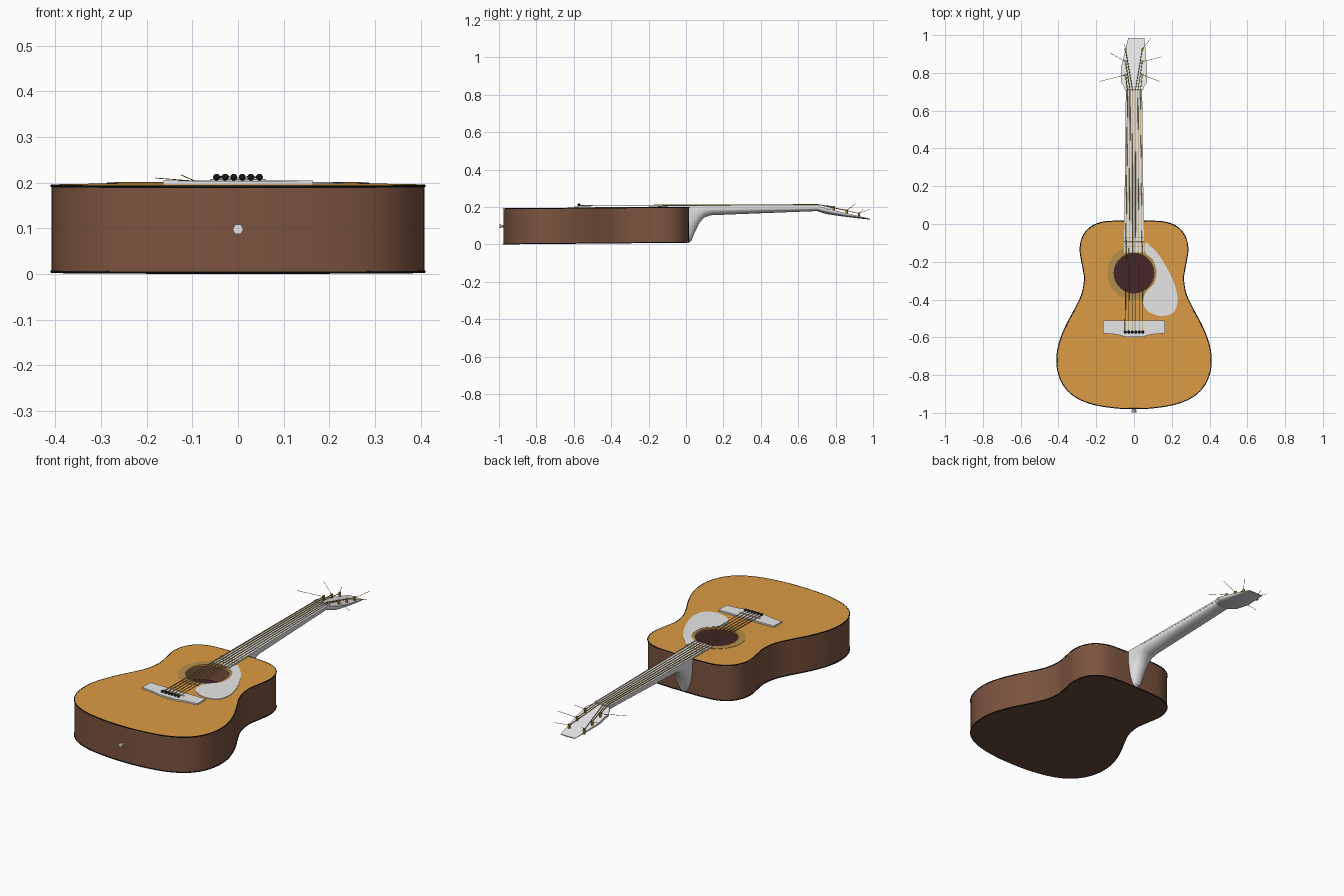
import bpy, bmesh, math
from mathutils import Vector

if "Cube" in bpy.data.objects:
    bpy.data.objects.remove(bpy.data.objects["Cube"])

def mat(name, r, g, b):
    m = bpy.data.materials.new(name)
    m.diffuse_color = (r, g, b, 1)
    m.use_nodes = True
    m.node_tree.nodes["Principled BSDF"].inputs["Base Color"].default_value = m.diffuse_color
    return m

SPRUCE = mat("golden_top_wood", 0.72, 0.33, 0.057)
BROWN = mat("brown_side_wood", 0.20, 0.088, 0.05)
BACK = mat("back_wood", 0.14, 0.065, 0.038)
DARK = mat("dark_inside", 0.058, 0.02, 0.025)
GREY = mat("light_grey", 0.8, 0.8, 0.8)
BRASS = mat("brass", 0.55, 0.33, 0.05)
RING = mat("rosette_tan", 0.45, 0.27, 0.07)
BLACK = mat("black", 0.008, 0.008, 0.008)

def finish(bm, name, m):
    bmesh.ops.recalc_face_normals(bm, faces=bm.faces)
    me = bpy.data.meshes.new(name)
    bm.to_mesh(me)
    bm.free()
    me.materials.append(m)
    ob = bpy.data.objects.new(name, me)
    bpy.context.collection.objects.link(ob)
    return ob

def smooth_loop(pts, n=5):
    """Closed Catmull-Rom curve through 2D points."""
    out, k = [], len(pts)
    for i in range(k):
        a, b, c, d = (Vector(pts[(i + j) % k]) for j in (-1, 0, 1, 2))
        for s in range(n):
            t = s / n
            out.append(0.5 * (2 * b + (c - a) * t + (2 * a - 5 * b + 4 * c - d) * t * t
                              + (3 * b - a - 3 * c + d) * t ** 3))
    return out

def circle(cx, cy, r, n=48):
    return [(cx + r * math.cos(2 * math.pi * i / n), cy + r * math.sin(2 * math.pi * i / n)) for i in range(n)]

def plate(name, loops, low, high, m):
    """Slab between two height functions; further loops are holes."""
    bm = bmesh.new()
    for lp in loops:
        vs = [bm.verts.new((p[0], p[1], 0)) for p in lp]
        for i, v in enumerate(vs):
            bm.edges.new((v, vs[(i + 1) % len(vs)]))
    bmesh.ops.triangle_fill(bm, use_beauty=True, edges=bm.edges[:])
    base = bm.verts[:]
    r = bmesh.ops.extrude_face_region(bm, geom=bm.faces[:], use_keep_orig=True)
    top = [v for v in r["geom"] if isinstance(v, bmesh.types.BMVert)]
    for v in base:
        v.co.z = low(v.co.y)
    for v in top:
        v.co.z = high(v.co.y)
    return finish(bm, name, m)

def tube(name, pts, r, m, cyclic=False):
    cu = bpy.data.curves.new(name, 'CURVE')
    cu.dimensions = '3D'
    cu.bevel_depth, cu.bevel_resolution, cu.use_fill_caps = r, 1, True
    sp = cu.splines.new('POLY')
    sp.points.add(len(pts) - 1)
    for p, q in zip(sp.points, pts):
        p.co = (*q, 1)
    sp.use_cyclic_u = cyclic
    cu.materials.append(m)
    ob = bpy.data.objects.new(name, cu)
    bpy.context.collection.objects.link(ob)

def loft(name, stations, m, n=14):
    """D-shaped sections: y, left x, right x, top z, bottom z."""
    bm, rings = bmesh.new(), []
    for y, xl, xr, zt, zb in stations:
        c, h = (xl + xr) / 2, (xr - xl) / 2
        edge = zt - min(0.012, (zt - zb) * 0.4)
        pts = [(xl, zt)] + [(c - h * math.cos(math.pi * i / n), edge - (edge - zb) * math.sin(math.pi * i / n))
                            for i in range(n + 1)] + [(xr, zt)]
        rings.append([bm.verts.new((x, y, z)) for x, z in pts])
    for a, b in zip(rings, rings[1:]):
        for i in range(len(a)):
            j = (i + 1) % len(a)
            bm.faces.new((a[i], a[j], b[j], b[i]))
    bm.faces.new(rings[0])
    bm.faces.new(rings[-1])
    return finish(bm, name, m)

def top(y, up=0.0):
    return 0.193 + 0.008 * (y + 0.98) + up

def bottom(y, up=0.0):
    return 0.001 + 0.009 * (y + 0.98) + up

# body outline, mirrored
half = [(0.1, 0.015), (0.18, 0.006), (0.24, -0.025), (0.274, -0.075), (0.285, -0.14), (0.272, -0.22),
        (0.262, -0.29), (0.275, -0.37), (0.312, -0.45), (0.36, -0.54), (0.395, -0.63), (0.408, -0.71),
        (0.4, -0.79), (0.368, -0.86), (0.31, -0.915), (0.22, -0.953), (0.1, -0.973)]
outline = smooth_loop([(0, 0.016)] + half + [(0, -0.977)] + [(-x, y) for x, y in reversed(half)])
HOLE = (0, -0.26)

# sides
bm = bmesh.new()
lo = [bm.verts.new((p.x, p.y, bottom(p.y))) for p in outline]
hi = [bm.verts.new((p.x, p.y, top(p.y))) for p in outline]
for i in range(len(lo)):
    j = (i + 1) % len(lo)
    bm.faces.new((lo[i], lo[j], hi[j], hi[i]))
finish(bm, "body_sides", BROWN)

# top, back, inside floor, edge binding
plate("body_top", [outline, circle(*HOLE, 0.105)], lambda y: top(y, -0.008), top, SPRUCE)
plate("body_back", [outline], bottom, lambda y: bottom(y, 0.004), BACK)
plate("inside_floor", [[p * 0.97 for p in outline]], lambda y: bottom(y, 0.005), lambda y: bottom(y, 0.007), DARK)
tube("top_binding", [(p.x, p.y, top(p.y, -0.002)) for p in outline], 0.003, BLACK, True)
tube("back_binding", [(p.x, p.y, bottom(p.y, 0.002)) for p in outline], 0.003, BLACK, True)

# rosette and pickguard
plate("rosette", [circle(*HOLE, 0.142), circle(*HOLE, 0.105)], top, lambda y: top(y, 0.0012), RING)
guard = smooth_loop([(0.06, -0.1), (0.085, -0.115), (0.14, -0.175), (0.203, -0.29), (0.23, -0.39), (0.212, -0.465),
                     (0.14, -0.487), (0.07, -0.458), (0.047, -0.405), (0.068, -0.355), (0.108, -0.31),
                     (0.119, -0.25), (0.1, -0.19), (0.058, -0.15)])
plate("pickguard", [guard], top, lambda y: top(y, 0.0025), GREY)

# bridge, saddle, pins
plate("bridge", [[(-0.164, -0.51), (-0.164, -0.578), (-0.09, -0.585), (-0.05, -0.597), (0.05, -0.597),
                  (0.09, -0.585), (0.164, -0.578), (0.164, -0.51)]], top, lambda y: top(y, 0.008), GREY)
plate("saddle", [[(-0.06, -0.54), (-0.06, -0.546), (0.06, -0.546), (0.06, -0.54)]], top, lambda y: top(y, 0.011), GREY)

def ball(name, loc, r, m):
    bm = bmesh.new()
    bmesh.ops.create_uvsphere(bm, u_segments=12, v_segments=8, radius=r)
    bmesh.ops.translate(bm, verts=bm.verts, vec=loc)
    finish(bm, name, m)

# neck with heel, headstock
loft("neck", [(0.012, -0.052, 0.052, 0.203, 0.008), (0.028, -0.051, 0.051, 0.203, 0.018),
              (0.045, -0.051, 0.051, 0.203, 0.06), (0.07, -0.05, 0.05, 0.203, 0.112),
              (0.095, -0.05, 0.05, 0.203, 0.143), (0.13, -0.049, 0.049, 0.203, 0.156),
              (0.4, -0.046, 0.046, 0.204, 0.167), (0.71, -0.042, 0.042, 0.206, 0.179)], GREY)
loft("headstock", [(0.70, -0.042, 0.042, 0.206, 0.179), (0.725, -0.053, 0.053, 0.200, 0.170),
                   (0.75, -0.068, 0.068, 0.194, 0.163), (0.83, -0.068, 0.068, 0.174, 0.151),
                   (0.91, -0.049, 0.062, 0.155, 0.141), (0.984, -0.031, 0.055, 0.138, 0.133)], GREY)

# fretboard, nut, frets over the body
def board(y):
    return 0.207 + 0.003 * (y + 0.15)

plate("fretboard", [[(-0.053, -0.15), (0.053, -0.15), (0.043, 0.71), (-0.043, 0.71)]],
      lambda y: 0.2, board, GREY)
plate("nut", [[(-0.043, 0.70), (0.043, 0.70), (0.043, 0.712), (-0.043, 0.712)]],
      lambda y: 0.2, lambda y: board(y) + 0.003, GREY)
for i, y in enumerate((-0.12, -0.095, -0.07)):
    tube(f"fret_{i + 1}", [(-0.053, y, board(y)), (0.053, y, board(y))], 0.0012, BRASS)

# strings with pins, tuning posts and loose ends
def head(y):
    return 0.206 - 0.248 * (y - 0.7)

loose = [(-0.18, 0.755, 0.21), (-0.125, 0.905, 0.217), (-0.05, 0.95, 0.19),
         (0.09, 0.985, 0.19), (0.145, 0.885, 0.2), (0.135, 0.755, 0.185)]
for i in range(6):
    f = (i - 2.5) / 2.5
    xb, xn = 0.047 * f, 0.034 * f
    y = (0.79, 0.86, 0.925)[i if i < 3 else 5 - i]
    x = -0.045 if i < 3 else 0.044
    post = (x, y, head(y) + 0.016)
    ball(f"bridge_pin_{i + 1}", (xb, -0.572, 0.212), 0.0075, BLACK)
    tube(f"string_{i + 1}", [(xb, -0.572, 0.207), (xb, -0.543, 0.209), (xn, 0.705, 0.2135), post],
         0.0024 - 0.0002 * i, BRASS)
    tube(f"tuning_post_{i + 1}", [(x, y, head(y) - 0.008), (x, y, head(y) + 0.022)], 0.007, BRASS)
    tube(f"loose_string_end_{i + 1}", [post, loose[i]], 0.001, BRASS)

# strap pin at the tail
tube("strap_pin", [(0, -0.97, 0.098), (0, -0.988, 0.098)], 0.007, GREY)
tube("strap_pin_cap", [(0, -0.988, 0.098), (0, -0.997, 0.098)], 0.012, GREY)

bpy.ops.object.select_all(action='SELECT')
bpy.context.view_layer.objects.active = bpy.data.objects["body_sides"]
bpy.ops.object.convert(target='MESH')
bpy.ops.object.shade_smooth_by_angle(angle=math.radians(35))
